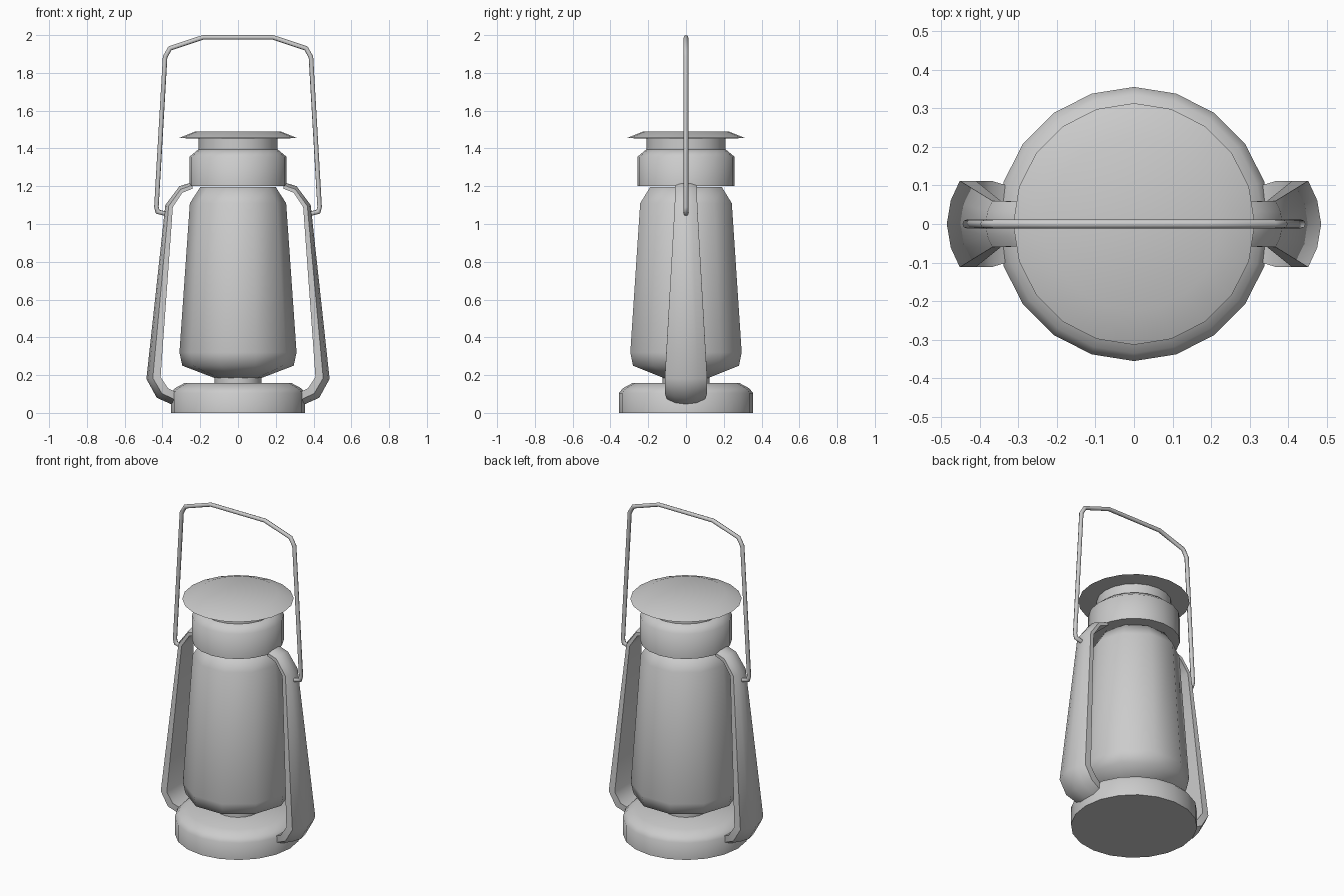
import bpy, bmesh, math
from mathutils import Vector

cube = bpy.data.objects.get("Cube")
if cube:
    bpy.data.objects.remove(cube, do_unlink=True)

GREY = (0.6, 0.6, 0.6, 1)
metal = bpy.data.materials.new("plain grey metal")
metal.use_nodes = True
metal.diffuse_color = GREY
metal.node_tree.nodes["Principled BSDF"].inputs["Base Color"].default_value = GREY


def loft(name, rings, angle=60):
    """Skin closed rings of points into a capped solid."""
    bm = bmesh.new()
    loops = [[bm.verts.new(p) for p in ring] for ring in rings]
    n = len(loops[0])
    for a, b in zip(loops, loops[1:]):
        for i in range(n):
            j = (i + 1) % n
            bm.faces.new((a[i], a[j], b[j], b[i]))
    bm.faces.new(loops[0][::-1])
    bm.faces.new(loops[-1])
    bmesh.ops.recalc_face_normals(bm, faces=bm.faces)
    mesh = bpy.data.meshes.new(name)
    bm.to_mesh(mesh)
    bm.free()
    mesh.materials.append(metal)
    obj = bpy.data.objects.new(name, mesh)
    bpy.context.collection.objects.link(obj)
    bpy.ops.object.select_all(action='DESELECT')
    obj.select_set(True)
    bpy.context.view_layer.objects.active = obj
    bpy.ops.object.shade_smooth_by_angle(angle=math.radians(angle))
    return obj


def turned(name, profile, sides=20):
    """Turn a (radius, height) profile around z."""
    step = math.tau / sides
    return loft(name, [[(r * math.cos(i * step), r * math.sin(i * step), z)
                        for i in range(sides)] for r, z in profile])


# Turned body
turned("base", [(.355, 0), (.355, .105), (.335, .13), (.285, .157)])
turned("burner_neck", [(.125, .14), (.125, .2)])
turned("globe", [(.125, .185), (.295, .25), (.31, .32), (.255, 1.11), (.2, 1.195)], 10)
turned("collar", [(.258, 1.2), (.258, 1.355), (.21, 1.395)])
turned("chimney", [(.21, 1.38), (.21, 1.46)])
turned("lid", [(.21, 1.452), (.313, 1.455), (.225, 1.49)])

# Side arms: (outer x, outer z, inner x, inner z, half width)
ARM = [(.24, 1.222, .24, 1.187, .058), (.31, 1.2, .295, 1.165, .058),
       (.385, 1.1, .345, 1.09, .06), (.485, .18, .41, .19, .112),
       (.43, .08, .37, .13, .112), (.34, .04, .33, .11, .1)]
# Section: (share of half width, share of depth from outer to inner)
SECTION = [(-1, 1), (-1, .45), (-.55, .14), (0, 0), (.55, .14), (1, .45), (1, 1)]
for side, label in ((1, "left"), (-1, "right")):
    rings = [[(side * (ox + (ix - ox) * d), w * hw, oz + (iz - oz) * d)
              for w, d in SECTION] for ox, oz, ix, iz, hw in ARM]
    loft(label + "_side_arm", rings, 50)

# Carrying handle: round wire swept in the xz plane
half = [(.375, 1.052), (.425, 1.065), (.432, 1.09), (.386, 1.885),
        (.36, 1.93), (.185, 1.988)]
path = [Vector((x, 0, z)) for x, z in half]
path += [Vector((-p.x, 0, p.z)) for p in reversed(path)]
WIRE, SIDES = .012, 8
rings = []
for i, p in enumerate(path):
    before = (p - path[max(i - 1, 0)]).normalized()
    after = (path[min(i + 1, len(path) - 1)] - p).normalized()
    t = (before + after).normalized()
    across = Vector((t.z, 0, -t.x)) / max(.6, t.dot(after if after.length else before))
    rings.append([p + WIRE * (across * math.cos(k * math.tau / SIDES)
                              + Vector((0, math.sin(k * math.tau / SIDES), 0)))
                  for k in range(SIDES)])
loft("carrying_handle", rings)
